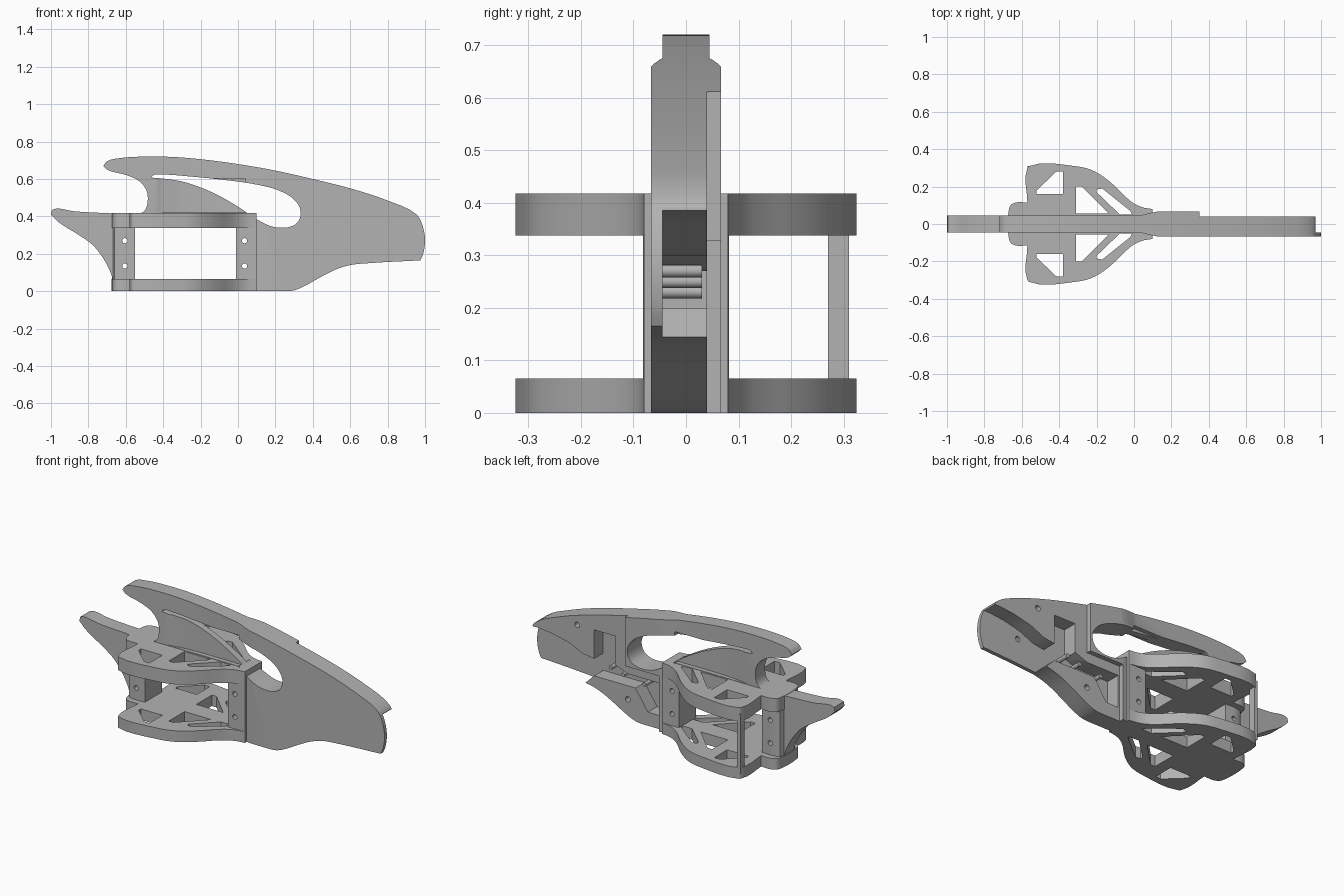
import bpy, bmesh, math
from mathutils import Vector

if "Cube" in bpy.data.objects:
    bpy.data.objects.remove(bpy.data.objects["Cube"], do_unlink=True)

grey = bpy.data.materials.new("plain grey")
grey.use_nodes = True
colour = (0.45, 0.45, 0.45, 1)
grey.diffuse_color = colour
grey.node_tree.nodes["Principled BSDF"].inputs["Base Color"].default_value = colour


def smooth(points, steps=4):
    """Round the gentle bends of a closed outline; keep corners and long runs straight."""
    pts = [Vector(p) for p in points]
    n = len(pts)
    out = []

    def tangent(i, seg):
        a, b = pts[i] - pts[i - 1], pts[(i + 1) % n] - pts[i]
        if a.angle(b) > math.radians(50):
            return seg
        return (a.normalized() + b.normalized()).normalized() * seg.length

    for i in range(n):
        p, q = pts[i], pts[(i + 1) % n]
        seg = q - p
        out.append(p)
        if seg.length > 0.3:
            continue
        t0, t1 = tangent(i, seg), tangent((i + 1) % n, seg)
        for k in range(1, steps):
            t = k / steps
            h = t * t * (3 - 2 * t)
            out.append(p * (1 - h) + q * h + t0 * (t * (1 - t) ** 2) - t1 * (t * t * (1 - t)))
    return out


def prism(name, points, low, high, axis="y", curved=True):
    """Extrude a side outline along y, or a plan outline along z."""
    pts = smooth(points) if curved else points
    bm = bmesh.new()
    if axis == "y":
        ring = [bm.verts.new((u, low, v)) for u, v in pts]
        move = (0, high - low, 0)
    else:
        ring = [bm.verts.new((u, v, low)) for u, v in pts]
        move = (0, 0, high - low)
    face = bm.faces.new(ring)
    new = bmesh.ops.extrude_face_region(bm, geom=[face])["geom"]
    bmesh.ops.translate(bm, vec=move, verts=[g for g in new if isinstance(g, bmesh.types.BMVert)])
    bmesh.ops.recalc_face_normals(bm, faces=bm.faces)
    mesh = bpy.data.meshes.new(name)
    bm.to_mesh(mesh)
    bm.free()
    mesh.materials.append(grey)
    obj = bpy.data.objects.new(name, mesh)
    bpy.context.collection.objects.link(obj)
    return obj


def rect(x0, x1, v0, v1):
    return [(x0, v0), (x1, v0), (x1, v1), (x0, v1)]


def circle(x, z, r, n=16):
    return [(x + r * math.cos(math.tau * k / n), z + r * math.sin(math.tau * k / n)) for k in range(n)]


def activate(obj):
    bpy.ops.object.select_all(action="DESELECT")
    obj.select_set(True)
    bpy.context.view_layer.objects.active = obj


def carve(obj, cutter, operation="DIFFERENCE"):
    cutter.hide_render = True
    mod = obj.modifiers.new("carve", "BOOLEAN")
    mod.operation, mod.solver, mod.object = operation, "EXACT", cutter
    activate(obj)
    bpy.ops.object.modifier_apply(modifier=mod.name)
    bpy.data.objects.remove(cutter, do_unlink=True)


def mirrored(points):
    return [(x, -y) for x, y in reversed(points)]


# Main body: side outline with upper arc, nose, belly and tail
body = prism("body", [
    (-.72, .67), (-.7, .695), (-.62, .713), (-.5, .72), (-.35, .718), (-.2, .706), (0, .68), (.2, .645),
    (.4, .6), (.6, .55), (.8, .485), (.955, .41), (.98, .37), (1, .28), (.99, .2), (.975, .165),
    (.7, .15), (.6, .14), (.52, .115), (.45, .08), (.35, .025), (.3, .005), (.26, 0),
    (-.67, 0), (-.67, .06), (-.69, .12), (-.73, .19), (-.78, .25), (-.85, .3), (-.96, .37), (-1, .41),
    (-.995, .435), (-.97, .442), (-.88, .428), (-.7, .418), (-.53, .415),
    (-.5, .43), (-.483, .48), (-.49, .54), (-.53, .59), (-.6, .622), (-.7, .65)], -.1, .1)

# Plan outline sets the thickness along the length, with a thin lip at the nose
front_edge = [(.03, -.045), (.09, -.06), (.13, -.067)]
carve(body, prism("plan", [(-1.1, -.045)] + front_edge +
                  [(1.1, -.067), (1.1, -.045), (.97, -.045), (.97, .04), (.35, .04), (.35, .067)] +
                  mirrored(front_edge) + [(-1.1, .045)], -1, 1, "z", False), "INTERSECT")

# Finger slot and the open window between the decks
carve(body, prism("slot", [
    (-.465, .608), (-.45, .622), (-.4, .624), (-.25, .613), (-.1, .598), (.1, .57), (.22, .538), (.3, .49),
    (.335, .43), (.32, .37), (.28, .345), (.22, .34), (.17, .35), (.1, .385), (0, .452),
    (-.1, .51), (-.2, .555), (-.3, .587), (-.38, .6)], -1, 1))
carve(body, prism("window", rect(-.55, -.01, .065, .338), -1, 1, "y", False))

# Hollowed sides of the web under the slot
hollow = [(-.44, .06), (-.43, .045), (-.38, .034), (-.32, .025), (-.24, .02), (.04, .02), (.04, .06)]
for outline in (hollow, mirrored(hollow)):
    carve(body, prism("web_hollow", outline, .42, .603, "z"))

# Rear step and the cavity open towards the nose
carve(body, prism("rear_step", rect(.13, .4, -.1, .327), .04, 1, "y", False))
carve(body, prism("cavity", [
    (1.1, .385), (.93, .385), (.84, .375), (.73, .35), (.64, .31), (.57, .3), (.57, .47), (.43, .47),
    (.43, .3), (.35, .27), (.14, .27), (.14, .08), (.22, .08), (.3, .2), (.57, .2), (.63, .14),
    (.65, .1), (1.1, .1)], -.045, 1, "y", False))
for x, z in [(.68, .47), (.35, .12)]:
    carve(body, prism("screw_hole", circle(x, z, .016), -.045, 1, "y", False))

# Decks with lattice cut-outs
half = [(.1, .08), (.05, .088), (0, .11), (-.05, .15), (-.1, .2), (-.16, .25), (-.23, .29), (-.32, .31),
        (-.56, .31), (-.57, .3), (-.57, .115), (-.63, .115), (-.66, .1), (-.67, .07)]
holes = [
    [(-.52, .16), (-.52, .18), (-.415, .28), (-.38, .28), (-.38, .16)],
    [(-.31, .2), (-.28, .2), (-.135, .055), (-.31, .055)],
    [(-.2, .17), (-.2, .185), (-.17, .19), (-.02, .07), (-.01, .05), (-.075, .05)]]
decks = []
for name, low, high in (("upper_deck", .338, .418), ("lower_deck", 0, .065)):
    deck = prism(name, half + mirrored(half), low, high, "z")
    for hole in holes:
        for outline in (hole, mirrored(hole)):
            carve(deck, prism("lattice_hole", outline, -1, 1, "z", False))
    decks.append(deck)

# Upright posts and the slim rear corner strut
corner = [(-.55, .08), (-.63, .08), (-.66, .07), (-.67, .04)]
tail_post = prism("tail_post", corner + mirrored(corner), .03, .38, "z")
middle_post = prism("middle_post", rect(-.01, .1, -.08, .08), .03, .38, "z", False)
strut = prism("corner_strut", rect(-.57, -.55, .27, .31), .03, .38, "z", False)

# Pin holes through the posts
for x, parts in ((-.605, (tail_post, body)), (.035, (middle_post, body))):
    for z in (.135, .27):
        for part in parts:
            carve(part, prism("pin_hole", circle(x, z, .014), -1, 1, "y", False))

# Plate hole and locating pins inside the cavity
carve(body, prism("plate_hole", circle(.745, .3, .016), -.06, 1, "y", False))
pins = [prism("locating_pin", circle(x, z, .012), -.05, .03, "y", False)
        for x, z in ((.39, .25), (.47, .27), (.25, .23))]

for obj in [body, tail_post, middle_post, strut] + decks + pins:
    activate(obj)
    bpy.ops.object.shade_smooth_by_angle(angle=math.radians(30))
